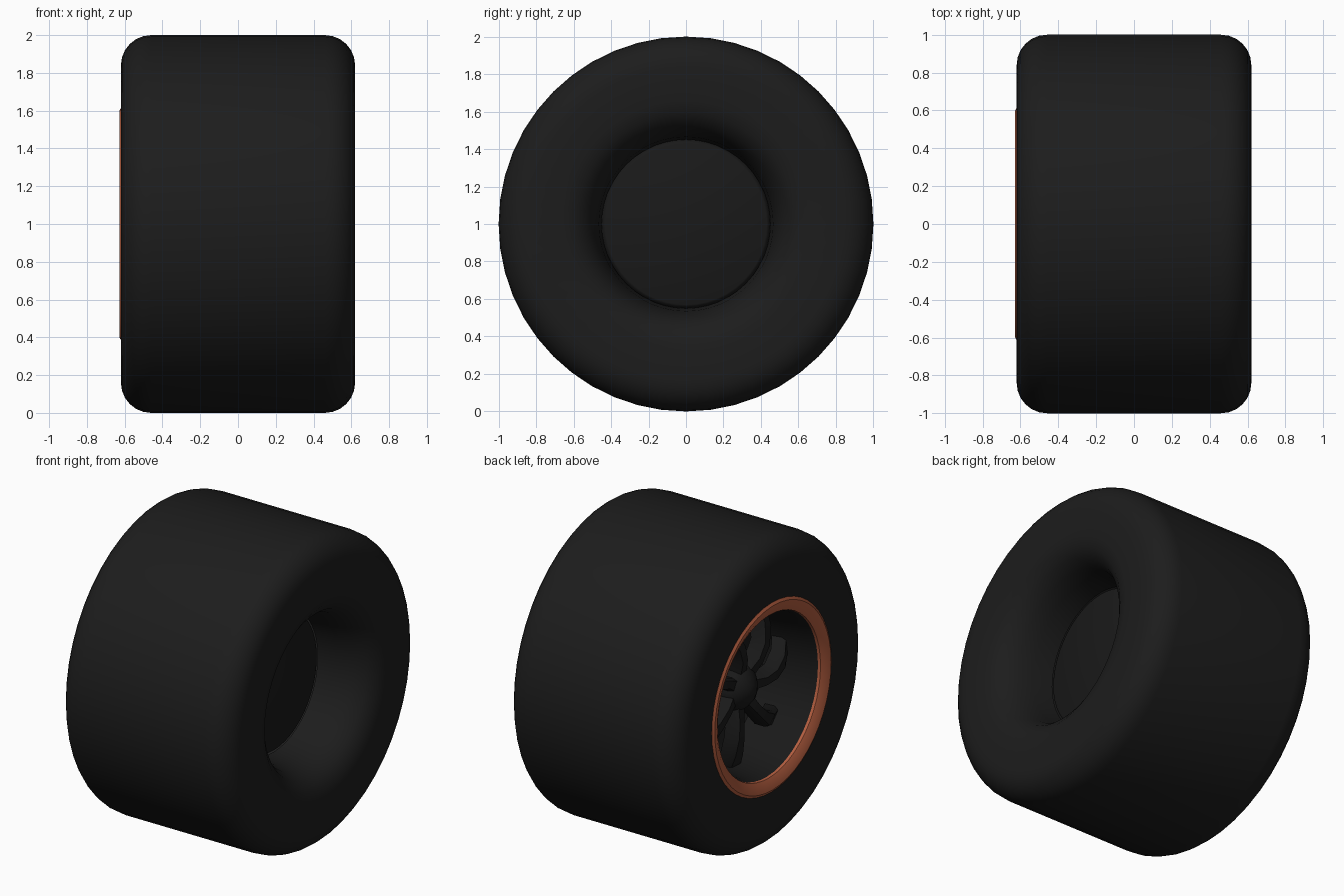
import bpy, bmesh, math

if "Cube" in bpy.data.objects:
    bpy.data.objects.remove(bpy.data.objects["Cube"])

SEG = 48      # sides of the round parts
SPOKES = 7


def material(name, color):
    m = bpy.data.materials.new(name)
    m.diffuse_color = (*color, 1)
    m.use_nodes = True
    m.node_tree.nodes["Principled BSDF"].inputs["Base Color"].default_value = m.diffuse_color
    return m


rubber = material("rubber_black", (0.012, 0.012, 0.012))
metal = material("dark_metal", (0.01, 0.01, 0.01))
copper = material("copper", (0.45, 0.11, 0.05))


def finish(name, bm, mat, angle=40):
    bmesh.ops.recalc_face_normals(bm, faces=bm.faces)
    me = bpy.data.meshes.new(name)
    bm.to_mesh(me)
    bm.free()
    ob = bpy.data.objects.new(name, me)
    bpy.context.collection.objects.link(ob)
    ob.location.z = 1
    me.materials.append(mat)
    bpy.ops.object.select_all(action='DESELECT')
    ob.select_set(True)
    bpy.context.view_layer.objects.active = ob
    bpy.ops.object.shade_smooth_by_angle(angle=math.radians(angle))
    return ob


def lathe(name, profile, mat, closed=False):
    """Spin (x, radius) points around the x axle."""
    bm = bmesh.new()
    rings = []
    for x, r in profile:
        if r == 0:
            rings.append([bm.verts.new((x, 0, 0))] * SEG)
        else:
            rings.append([bm.verts.new((x, r * math.cos(2 * math.pi * i / SEG),
                                        r * math.sin(2 * math.pi * i / SEG)))
                          for i in range(SEG)])
    pairs = list(zip(rings, rings[1:]))
    if closed:
        pairs.append((rings[-1], rings[0]))
    for a, b in pairs:
        for i in range(SEG):
            j = (i + 1) % SEG
            quad = list(dict.fromkeys((a[i], a[j], b[j], b[i])))
            bm.faces.new(quad)
    return finish(name, bm, mat)


# Tyre: rounded shoulders, flared hole on the +x side, bead under the rim on -x
W, R, C = 0.62, 1.0, 0.16
shoulder = [(W - C + C * math.sin(t), R - C + C * math.cos(t))
            for t in (math.radians(a) for a in range(0, 91, 15))]
tyre = [(-0.55, 0.55), (-0.61, 0.58), (-W, 0.63)]
tyre += [(-x, r) for x, r in reversed(shoulder)]
tyre += shoulder
tyre += [(W, 0.66), (0.605, 0.59), (0.56, 0.53), (0.49, 0.49), (0.40, 0.465), (0.26, 0.45)]
lathe("tyre", tyre, rubber)

# Disc closing the inner side of the wheel
lathe("inner_disc", [(0.24, 0.45), (0.26, 0.44), (0.265, 0.43), (0.265, 0)], metal)

# Copper rim lip
lathe("rim_lip", [(-0.58, 0.615), (-0.618, 0.617), (-0.628, 0.60), (-0.62, 0.565),
                  (-0.60, 0.53), (-0.56, 0.525)], copper)

# Barrel with back plate behind the spokes
lathe("rim_barrel", [(-0.59, 0.53), (-0.54, 0.515), (-0.40, 0.50), (-0.22, 0.48),
                     (-0.20, 0.45), (-0.20, 0)], metal)

# Hub with domed cap
lathe("hub", [(-0.20, 0.15), (-0.40, 0.14), (-0.43, 0.12), (-0.46, 0.085),
              (-0.485, 0.04), (-0.49, 0)], metal)

# Curved spokes: (radius, sweep angle, front x, half width)
path = [(0.09, 0.0, -0.42, 0.045), (0.20, 0.03, -0.45, 0.035), (0.30, 0.09, -0.455, 0.04),
        (0.41, 0.18, -0.43, 0.055), (0.505, 0.28, -0.38, 0.07)]
bm = bmesh.new()
for k in range(SPOKES):
    base = math.radians(45) + 2 * math.pi * k / SPOKES
    loops = []
    for r, sweep, x, w in path:
        a = base + sweep
        cy, cz = -math.cos(a), math.sin(a)
        ty, tz = -math.sin(a), -math.cos(a)
        loops.append([bm.verts.new((px, r * cy + s * ty, r * cz + s * tz))
                      for px, s in ((x, -w * 0.7), (x, w * 0.7), (x + 0.03, w),
                                    (x + 0.10, w), (x + 0.10, -w), (x + 0.03, -w))])
    for a, b in zip(loops, loops[1:]):
        for i in range(6):
            j = (i + 1) % 6
            bm.faces.new((a[i], a[j], b[j], b[i]))
    bm.faces.new(loops[0])
    bm.faces.new(loops[-1])
finish("spokes", bm, metal)
